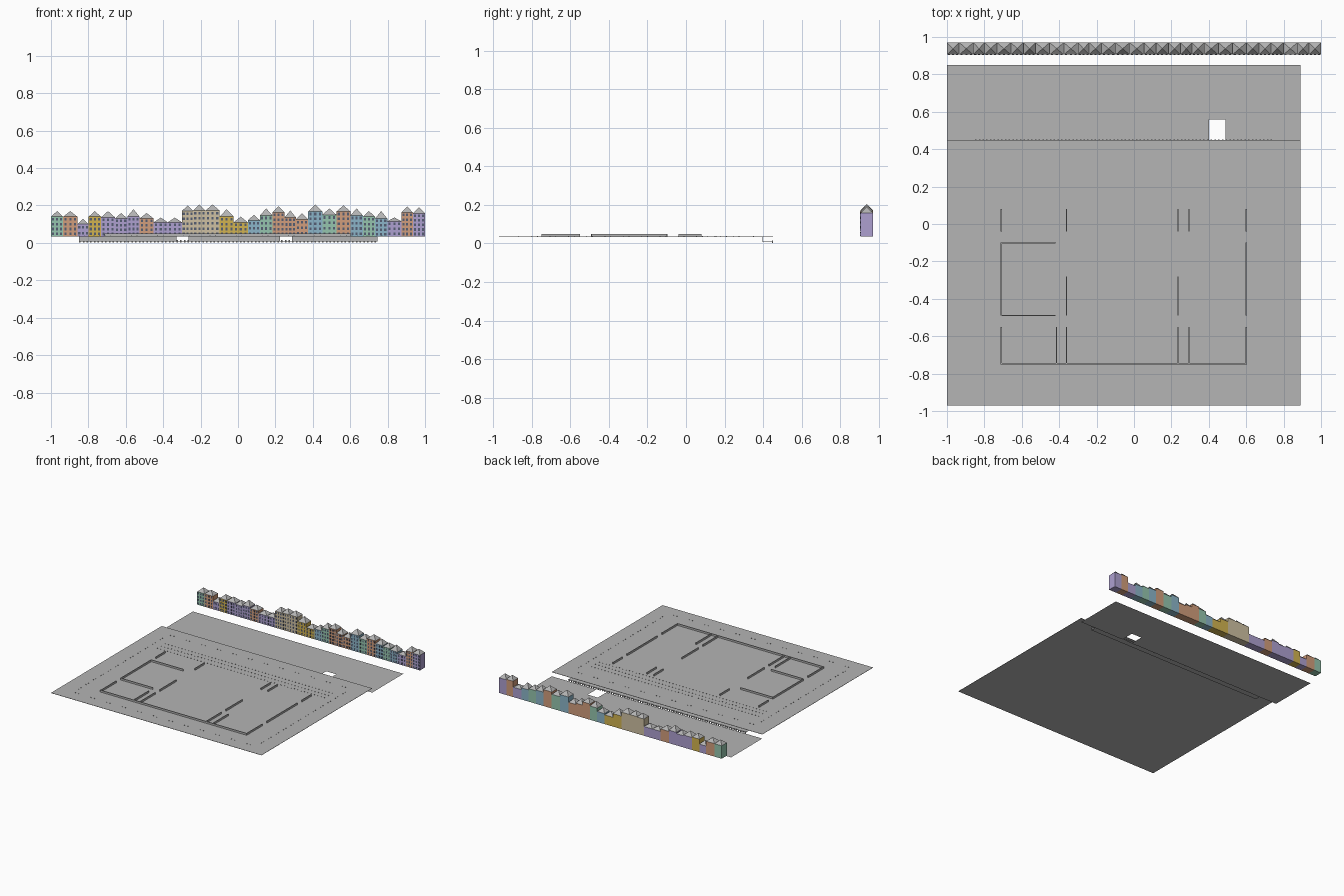
import bpy, bmesh

if "Cube" in bpy.data.objects:
    bpy.data.objects.remove(bpy.data.objects["Cube"])


def material(name, rgb):
    m = bpy.data.materials.new(name)
    m.use_nodes = True
    m.diffuse_color = (*rgb, 1)
    m.node_tree.nodes["Principled BSDF"].inputs["Base Color"].default_value = (*rgb, 1)
    return m


GREY = material("stone grey", (0.46, 0.46, 0.46))
WINDOW = material("window slate", (0.09, 0.11, 0.17))
GREEN = material("facade green", (0.30, 0.56, 0.42))
ORANGE = material("facade orange", (0.64, 0.34, 0.20))
PURPLE = material("facade purple", (0.42, 0.35, 0.63))
YELLOW = material("facade yellow", (0.64, 0.45, 0.08))
BEIGE = material("facade beige", (0.62, 0.53, 0.36))
BLUE = material("facade blue", (0.26, 0.46, 0.58))


def box(bm, x0, x1, y0, y1, z0, z1, mat=0):
    vs = [bm.verts.new((x, y, z)) for z in (z0, z1)
          for x, y in ((x0, y0), (x1, y0), (x1, y1), (x0, y1))]
    quads = [vs[3::-1], vs[4:]]
    quads += [(vs[i], vs[(i + 1) % 4], vs[(i + 1) % 4 + 4], vs[i + 4]) for i in range(4)]
    for q in quads:
        bm.faces.new(q).material_index = mat
    return vs[4:]


def finish(bm, name, mats):
    mesh = bpy.data.meshes.new(name)
    bm.to_mesh(mesh)
    bm.free()
    for m in mats:
        mesh.materials.append(m)
    bpy.context.collection.objects.link(bpy.data.objects.new(name, mesh))


def boxes(name, items):
    bm = bmesh.new()
    for b in items:
        box(bm, *b)
    finish(bm, name, [GREY])


DECK = 0.035
LEFT, RIGHT, FRONT, EDGE, BACK = -1, 0.89, -0.97, 0.45, 0.85

# Upper square
boxes("upper_deck", [(LEFT, RIGHT, FRONT, EDGE, DECK - 0.002, DECK)])

# Lower sheet around a rectangular opening
bm = bmesh.new()
xs, ys = (LEFT, 0.4, 0.49, RIGHT), (EDGE, 0.56, BACK)
grid = [[bm.verts.new((x, y, 0)) for x in xs] for y in ys]
for j in range(2):
    for i in range(3):
        if (i, j) != (1, 0):
            bm.faces.new((grid[j][i], grid[j][i + 1], grid[j + 1][i + 1], grid[j + 1][i]))
finish(bm, "lower_ground", [GREY])

# Quay: wall with two openings, walkway and pilings
boxes("quay_wall", [(a, b, 0.396, 0.4, 0.01, DECK - 0.002)
                    for a, b in ((-0.85, -0.33), (-0.265, 0.225), (0.29, 0.745))])
boxes("quay_walkway", [(-0.85, 0.745, 0.396, 0.448, 0.008, 0.011)])
boxes("quay_pilings", [(-0.85 + i * 0.02, -0.842 + i * 0.02, 0.446, 0.452, 0.002, 0.015)
                       for i in range(80)])

# Low walls on the deck
T, TOP = 0.003, 0.05
rear, middle, inner, fore = (-0.04, 0.08), (-0.49, -0.1), (-0.49, -0.28), (-0.75, -0.55)
lengthwise = {
    -0.71: (rear, middle, fore), -0.415: (fore,), -0.36: (rear, inner, fore),
    0.235: (rear, inner, fore), 0.295: (rear, fore), 0.6: (rear, middle, fore),
}
walls = [(x - T, x + T, a, b, DECK, TOP) for x, runs in lengthwise.items() for a, b in runs]
walls += [(a, b, y - T, y + T, DECK, TOP)
          for a, b, y in ((-0.71, -0.42, -0.1), (-0.71, -0.42, -0.49), (-0.71, 0.6, -0.747))]
boxes("low_walls", walls)

# Tiny bollards: dense rear rows and sparse pairs round the border
spots = [(-0.8 + i * 0.03, y) for y in (0.11, 0.16, 0.21) for i in range(51)]
for i in range(12):
    for d in (0, 0.03):
        spots += [(-0.85 + i * 0.14 + d, y) for y in (-0.87, 0.35)]
        spots += [(x, -0.8 + i * 0.095 + d) for x in (-0.87, 0.77)]
boxes("bollards", [(x - 0.002, x + 0.002, y - 0.002, y + 0.002, DECK, DECK + 0.004)
                   for x, y in spots])

# Row of houses: colour, width, eave height, roof rise
NARROW, MEDIUM, WIDE = 0.062, 0.067, 0.077
houses = [
    (GREEN, MEDIUM, 0.14, 0.03), (ORANGE, WIDE, 0.14, 0.03), (PURPLE, NARROW, 0.10, 0.03),
    (YELLOW, MEDIUM, 0.14, 0.03), (PURPLE, WIDE, 0.136, 0.034), (PURPLE, MEDIUM, 0.13, 0.03),
    (PURPLE, MEDIUM, 0.14, 0.04), (ORANGE, WIDE, 0.13, 0.03), (PURPLE, WIDE, 0.11, 0.025),
    (PURPLE, WIDE, 0.11, 0.025), (BEIGE, NARROW, 0.17, 0.03), (BEIGE, MEDIUM, 0.173, 0.032),
    (BEIGE, WIDE, 0.173, 0.032), (YELLOW, WIDE, 0.14, 0.04), (YELLOW, WIDE, 0.11, 0.03),
    (BLUE, MEDIUM, 0.12, 0.03), (GREEN, MEDIUM, 0.147, 0.037), (ORANGE, MEDIUM, 0.163, 0.032),
    (ORANGE, NARROW, 0.136, 0.037), (ORANGE, MEDIUM, 0.125, 0.033), (BLUE, WIDE, 0.168, 0.037),
    (GREEN, WIDE, 0.15, 0.034), (ORANGE, WIDE, 0.168, 0.032), (BLUE, MEDIUM, 0.147, 0.037),
    (GREEN, MEDIUM, 0.14, 0.03), (BLUE, MEDIUM, 0.13, 0.04), (PURPLE, WIDE, 0.115, 0.021),
    (ORANGE, NARROW, 0.163, 0.032), (PURPLE, MEDIUM, 0.158, 0.032),
]
Y0, Y1, COLUMNS = 0.905, 0.97, 3
row_width = sum(width for _, width, _, _ in houses)
x = -1
for n, (colour, width, eave, rise) in enumerate(houses, 1):
    w = 2 * width / row_width
    bm = bmesh.new()
    top = box(bm, x, x + w, Y0, Y1, DECK, eave)
    # Pyramid roof replaces the flat top
    bm.faces.remove(next(f for f in bm.faces if all(v in top for v in f.verts)))
    apex = bm.verts.new((x + w / 2, (Y0 + Y1) / 2, eave + rise))
    for i in range(4):
        bm.faces.new((top[i], top[(i + 1) % 4], apex)).material_index = 1
    # Front windows
    floors = max(2, round((eave - DECK) / 0.027))
    step = (eave - DECK) / floors
    for r in range(floors):
        for c in range(COLUMNS):
            cx, cz = x + w * (c + 0.5) / COLUMNS, DECK + step * (r + 0.5)
            box(bm, cx - 0.0055, cx + 0.0055, Y0 - 0.0015, Y0 + 0.001,
                cz - 0.007, cz + 0.007, 2)
    finish(bm, f"house_{n}", [colour, GREY, WINDOW])
    x += w
